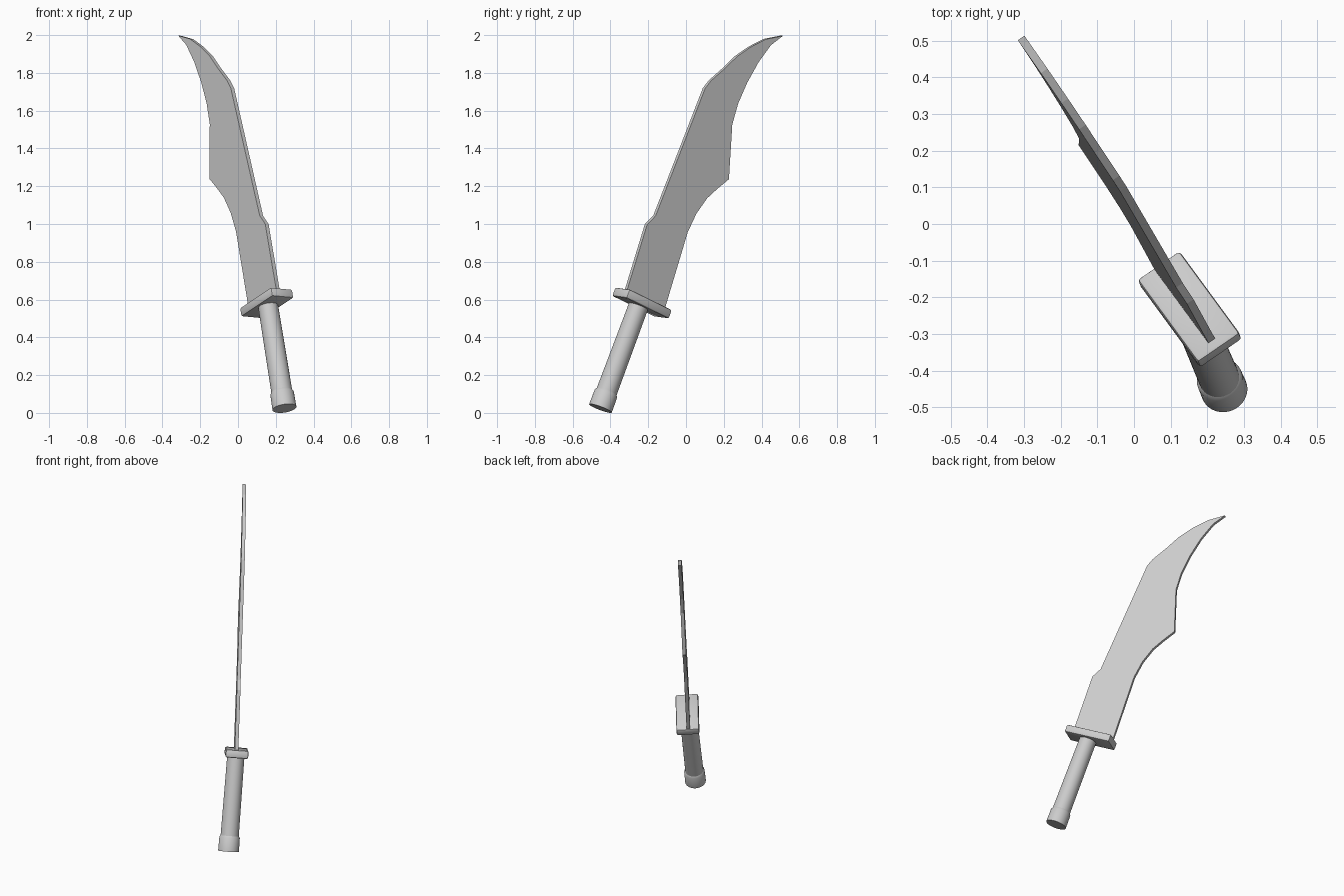
import bpy, bmesh, math
from mathutils import Vector, Matrix

cube = bpy.data.objects.get("Cube")
if cube:
    bpy.data.objects.remove(cube, do_unlink=True)

steel = bpy.data.materials.new("plain_grey")
steel.use_nodes = True
grey = (0.6, 0.6, 0.6, 1)
steel.diffuse_color = grey
steel.node_tree.nodes["Principled BSDF"].inputs["Base Color"].default_value = grey

# Leaning frame: X across the blade, Y through its thickness, Z along the grip
along = Vector((-0.148, 0.345, 0.926)).normalized()
across = Vector((0.55, -0.75, 0.367))
across = (across - along * across.dot(along)).normalized()
through = along.cross(across)
frame = Matrix.Translation((0.246, -0.453, 0.024)) @ \
    Matrix((across, through, along)).transposed().to_4x4()


def finish(name, bm, smooth=False):
    bmesh.ops.recalc_face_normals(bm, faces=bm.faces)
    mesh = bpy.data.meshes.new(name)
    bm.to_mesh(mesh)
    bm.free()
    mesh.materials.append(steel)
    obj = bpy.data.objects.new(name, mesh)
    bpy.context.collection.objects.link(obj)
    obj.matrix_world = frame
    if smooth:
        bpy.ops.object.select_all(action='DESELECT')
        obj.select_set(True)
        bpy.context.view_layer.objects.active = obj
        bpy.ops.object.shade_smooth_by_angle(angle=math.radians(35))
    return obj


# Blade: flat outline with a notched spine and hooked tip, given thickness
spine = [(0.109, 0.60), (0.126, 0.995), (0.093, 1.056), (0.06, 1.795),
         (0.041, 1.845), (-0.017, 1.938), (-0.066, 2.026), (-0.128, 2.104),
         (-0.205, 2.179)]
tip = [(-0.30, 2.236)]
edge = [(-0.247, 2.162), (-0.208, 2.05), (-0.182, 1.922), (-0.171, 1.80),
        (-0.179, 1.684), (-0.273, 1.409), (-0.224, 1.336), (-0.182, 1.266),
        (-0.149, 1.166), (-0.135, 1.054), (-0.158, 0.60)]
thickness = 0.022
bm = bmesh.new()
# the blade leans slightly out of line with the grip
outline = [bm.verts.new((x, -0.002 - 0.042 * (z - 0.64) - thickness / 2, z + 0.006))
           for x, z in spine + tip + edge]
side = bm.faces.new(outline)
result = bmesh.ops.extrude_face_region(bm, geom=[side])
bmesh.ops.translate(bm, vec=(0, thickness, 0),
                    verts=[v for v in result["geom"] if isinstance(v, bmesh.types.BMVert)])
finish("blade", bm)

# Guard: softly bevelled block
bm = bmesh.new()
bmesh.ops.create_cube(bm, size=1)
bmesh.ops.scale(bm, vec=(0.302, 0.14, 0.05), verts=bm.verts)
bmesh.ops.translate(bm, vec=(-0.012, 0.003, 0.607), verts=bm.verts)
bmesh.ops.bevel(bm, geom=bm.edges[:], offset=0.01, segments=2, profile=0.5, affect='EDGES')
finish("guard", bm, smooth=True)


def turned(name, profile, sides=32):
    """Solid of rings (radius, height) around the grip axis with flat caps."""
    bm = bmesh.new()
    rings = [[bm.verts.new((r * math.cos(math.tau * i / sides),
                            r * math.sin(math.tau * i / sides), z))
              for i in range(sides)] for r, z in profile]
    for low, high in zip(rings, rings[1:]):
        for i in range(sides):
            j = (i + 1) % sides
            bm.faces.new((low[i], low[j], high[j], high[i]))
    bm.faces.new(rings[0])
    bm.faces.new(rings[-1])
    return finish(name, bm, smooth=True)


# Grip and pommel cap
turned("grip", [(0.056, 0.07), (0.053, 0.60)])
turned("pommel", [(0.064, 0.0), (0.063, 0.085), (0.055, 0.098)])
